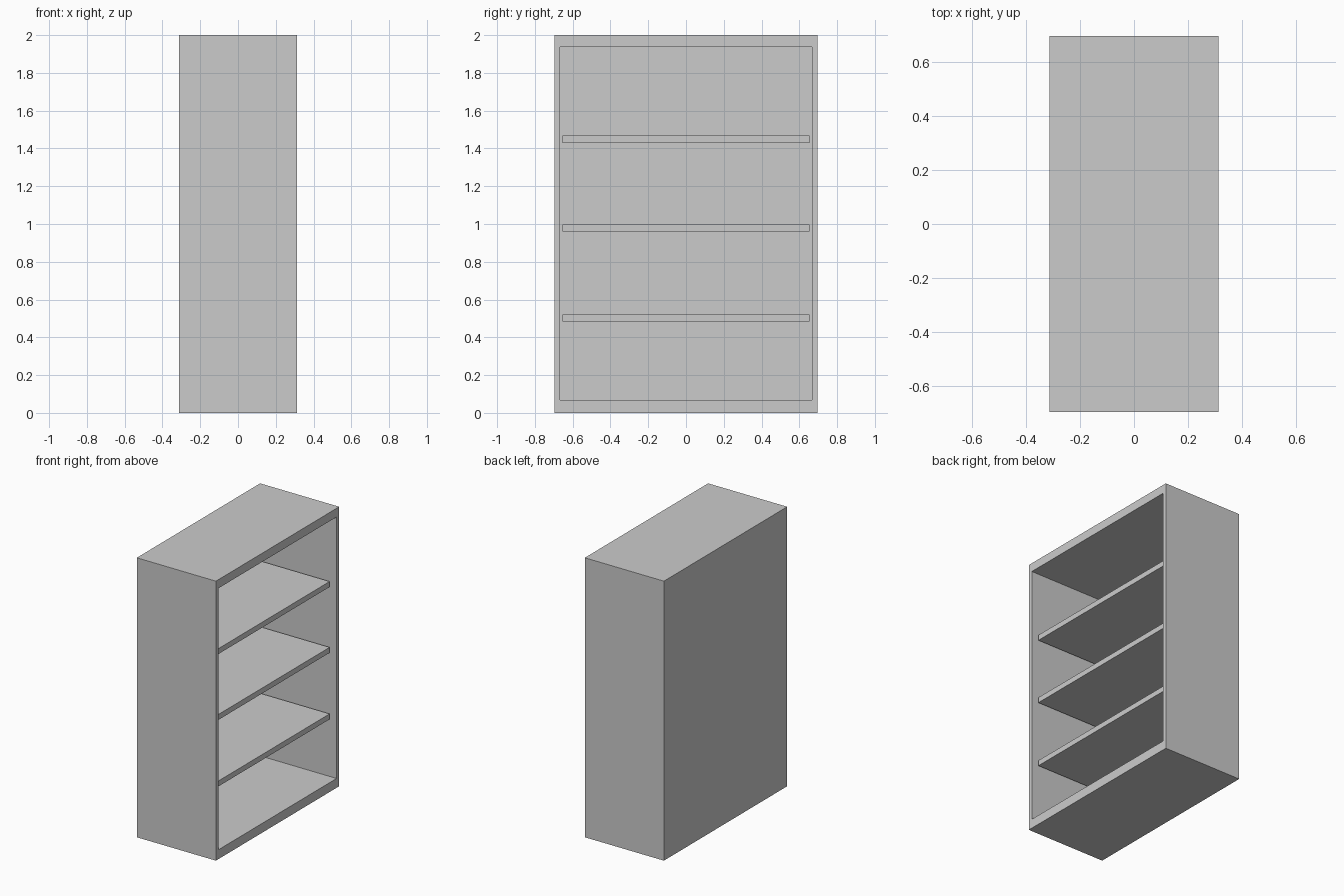
import bpy
import bmesh
from mathutils import Matrix, Vector

default = bpy.data.objects.get("Cube")
if default:
    bpy.data.objects.remove(default, do_unlink=True)

DEPTH, WIDTH, HEIGHT = 0.626, 1.394, 2.0
SIDE, BOTTOM, TOP, BACK = 0.042, 0.067, 0.062, 0.04
SHELF_THICK, SHELF_SETBACK = 0.039, 0.046
SHELF_BASES = (0.483, 0.959, 1.430)

grey = bpy.data.materials.new("plain grey")
grey.use_nodes = True
COLOUR = (0.6, 0.6, 0.6, 1.0)
grey.diffuse_color = COLOUR
grey.node_tree.nodes["Principled BSDF"].inputs["Base Color"].default_value = COLOUR


def add_box(bm, low, high):
    low, high = Vector(low), Vector(high)
    matrix = Matrix.Translation((low + high) / 2) @ Matrix.Diagonal((*(high - low), 1))
    bmesh.ops.create_cube(bm, size=1, matrix=matrix)


def finish(bm, name):
    bmesh.ops.recalc_face_normals(bm, faces=bm.faces)
    mesh = bpy.data.meshes.new(name)
    bm.to_mesh(mesh)
    bm.free()
    mesh.materials.append(grey)
    obj = bpy.data.objects.new(name, mesh)
    bpy.context.collection.objects.link(obj)
    return obj


# Carcass: one box, hollowed out from its open +x side
bm = bmesh.new()
add_box(bm, (-DEPTH / 2, -WIDTH / 2, 0), (DEPTH / 2, WIDTH / 2, HEIGHT))
bm.normal_update()
opening = max(bm.faces, key=lambda f: f.normal.x)
bmesh.ops.inset_individual(bm, faces=[opening], thickness=SIDE)
for v in opening.verts:
    v.co.z = BOTTOM if v.co.z < HEIGHT / 2 else HEIGHT - TOP
inner = bmesh.ops.extrude_discrete_faces(bm, faces=[opening])["faces"][0]
for v in inner.verts:
    v.co.x = -DEPTH / 2 + BACK
finish(bm, "bookcase_carcass")

# Shelves: set back a little from the open side
for number, base in enumerate(SHELF_BASES, 1):
    bm = bmesh.new()
    add_box(bm,
            (-DEPTH / 2 + BACK, -WIDTH / 2 + SIDE, base),
            (DEPTH / 2 - SHELF_SETBACK, WIDTH / 2 - SIDE, base + SHELF_THICK))
    finish(bm, f"shelf_{number}")
